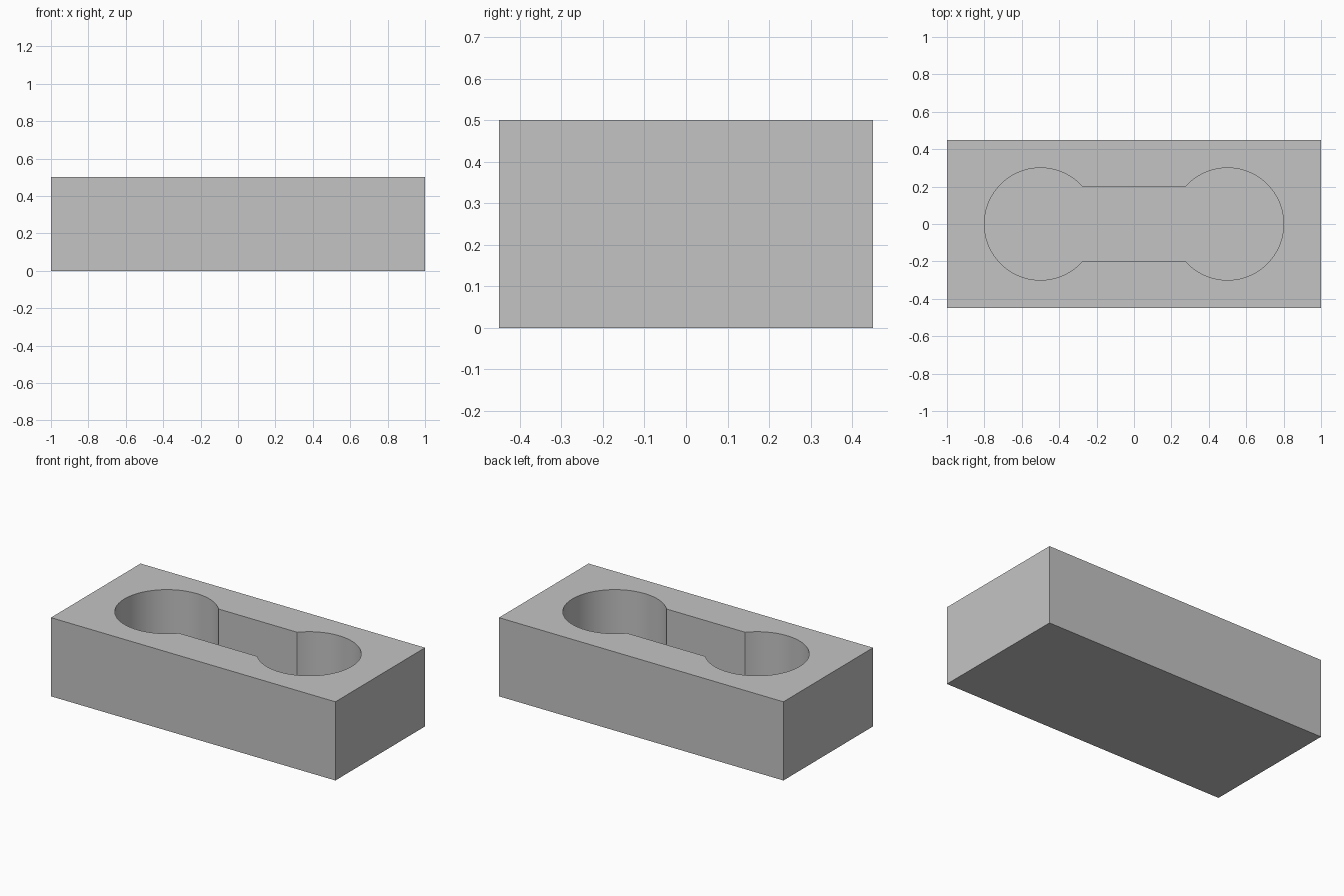
import bpy
import bmesh
import math

cube = bpy.data.objects.get("Cube")
if cube:
    bpy.data.objects.remove(cube, do_unlink=True)

WIDTH, DEPTH, HEIGHT = 2.0, 0.9, 0.5
FLOOR = 0.1                  # thickness left under the pocket
CENTRE, RADIUS = 0.5, 0.3    # round ends of the pocket
HALF_SLOT = 0.2              # half width of the joining channel
SEGMENTS = 64

# Plain grey material
grey = bpy.data.materials.new("plain grey")
grey.use_nodes = True
colour = (0.55, 0.55, 0.55, 1)
grey.diffuse_color = colour
grey.node_tree.nodes["Principled BSDF"].inputs["Base Color"].default_value = colour


def add_object(name, bm):
    mesh = bpy.data.meshes.new(name)
    bmesh.ops.recalc_face_normals(bm, faces=bm.faces)
    bm.to_mesh(mesh)
    bm.free()
    obj = bpy.data.objects.new(name, mesh)
    bpy.context.collection.objects.link(obj)
    mesh.materials.append(grey)
    return obj


# Rectangular block
bm = bmesh.new()
bmesh.ops.create_cube(bm, size=1)
bmesh.ops.scale(bm, vec=(WIDTH, DEPTH, HEIGHT), verts=bm.verts)
bmesh.ops.translate(bm, vec=(0, 0, HEIGHT / 2), verts=bm.verts)
block = add_object("block", bm)

# Pocket cutter: two arcs joined by a straight channel
start = math.asin(HALF_SLOT / RADIUS)
outline = []
for turn in (0, math.pi):
    for i in range(SEGMENTS + 1):
        a = turn - math.pi + start + (2 * math.pi - 2 * start) * i / SEGMENTS
        outline.append((math.cos(turn) * CENTRE + RADIUS * math.cos(a),
                        RADIUS * math.sin(a)))
bm = bmesh.new()
base = bm.faces.new([bm.verts.new((x, y, FLOOR)) for x, y in outline])
top = bmesh.ops.extrude_face_region(bm, geom=[base], use_keep_orig=True)["geom"]
bmesh.ops.translate(bm, vec=(0, 0, HEIGHT),
                    verts=[v for v in top if isinstance(v, bmesh.types.BMVert)])
cutter = add_object("pocket_cutter", bm)
cutter.hide_render = True

# Cut the pocket, then remove the helper
cut = block.modifiers.new("pocket", "BOOLEAN")
cut.operation = "DIFFERENCE"
cut.solver = "EXACT"
cut.object = cutter
bpy.ops.object.select_all(action="DESELECT")
block.select_set(True)
bpy.context.view_layer.objects.active = block
bpy.ops.object.modifier_apply(modifier=cut.name)
bpy.data.objects.remove(cutter, do_unlink=True)

# Smooth the round walls, keep the rims sharp
bpy.ops.object.shade_smooth_by_angle(angle=math.radians(30))
